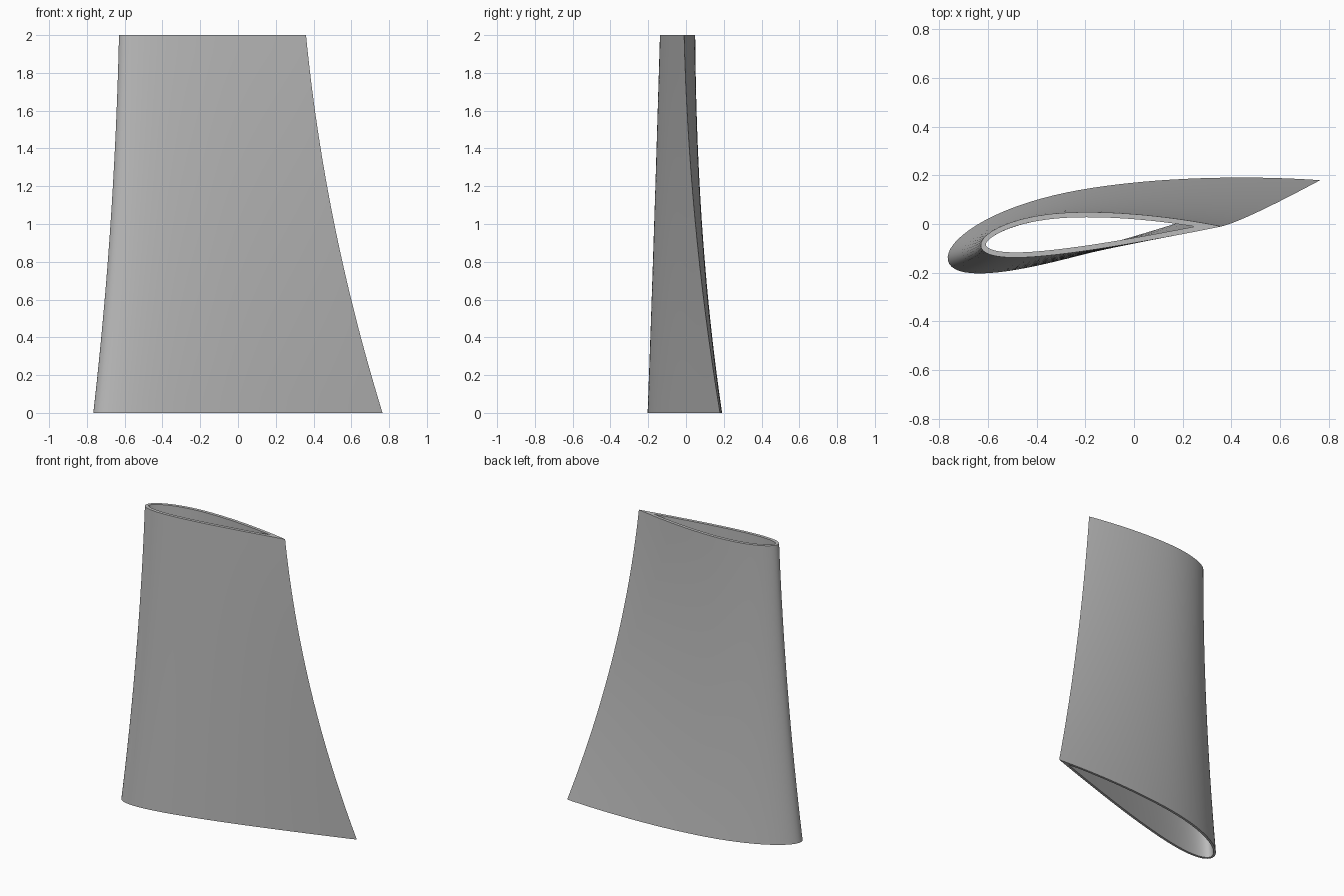
import bpy, bmesh, math

cube = bpy.data.objects.get("Cube")
if cube:
    bpy.data.objects.remove(cube)

HEIGHT = 2.0
THICK, CAMBER, PEAK = 0.17, 0.025, 0.4
SIDE, LEVELS = 40, 24          # points per side of the section, height steps


def half_thickness(x):
    return 5 * THICK * (0.2969 * math.sqrt(x) - 0.126 * x - 0.3516 * x**2
                        + 0.2843 * x**3 - 0.1036 * x**4)


def camber(x):
    span = PEAK if x < PEAK else 1 - PEAK
    return CAMBER * (1 - ((x - PEAK) / span) ** 2)


def inset_point(s, wall):
    """Point of the symmetric half profile at x = s*s, moved inward by wall."""
    e = 1e-4
    dx, dy = 2 * s, (half_thickness((s + e) ** 2) - half_thickness(s * s)) / e
    n = math.hypot(dx, dy)
    return s * s + wall * dy / n, half_thickness(s * s) - wall * dx / n


def section(wall):
    """Closed airfoil loop on a unit chord, from the tail over the top."""
    lo, hi = 0.6, 1.0
    for _ in range(40):                       # find the tail of the inset loop
        mid = (lo + hi) / 2
        if inset_point(mid, wall)[1] > 0:
            lo = mid
        else:
            hi = mid
    end = lo if wall else 1.0
    half = [inset_point(end * math.sin(math.pi / 2 * i / SIDE), wall)
            for i in range(SIDE + 1)]
    half[-1] = (half[-1][0], 0.0)
    top = [(x, camber(x) + y) for x, y in reversed(half)]
    bottom = [(x, camber(x) - y) for x, y in half[1:-1]]
    return top + bottom


def through(a, b, c, u):
    """Quadratic through a, b, c at u = 0, 0.5, 1."""
    return a * (1 - u) * (1 - 2 * u) + b * 4 * u * (1 - u) + c * u * (2 * u - 1)


bm = bmesh.new()


def ring(u, wall):
    # leading and trailing edge positions set the chord and twist
    lx, ly = through(-0.765, -0.675, -0.63, u), through(-0.15, -0.12, -0.09, u)
    tx, ty = through(0.765, 0.51, 0.36, u), through(0.18, 0.05, -0.01, u)
    cx, cy = tx - lx, ty - ly
    return [bm.verts.new((lx + x * cx - y * cy, ly + x * cy + y * cx, HEIGHT * u))
            for x, y in section(wall / math.hypot(cx, cy))]


def bridge(a, b):
    for i in range(len(a)):
        j = (i + 1) % len(a)
        bm.faces.new((a[i], a[j], b[j], b[i]))


# outer skin, inner skin and the two flat rims
steps = [i / LEVELS for i in range(LEVELS + 1)]
outer = [ring(u, 0.0) for u in steps]
inner = [ring(u, 0.016 + 0.005 * u) for u in steps]
for skin in (outer, inner):
    for a, b in zip(skin, skin[1:]):
        bridge(a, b)
bridge(outer[0], inner[0])
bridge(outer[-1], inner[-1])
bmesh.ops.recalc_face_normals(bm, faces=bm.faces)

mesh = bpy.data.meshes.new("hollow_blade")
bm.to_mesh(mesh)
bm.free()
blade = bpy.data.objects.new("hollow_blade", mesh)
bpy.context.collection.objects.link(blade)

# plain grey
grey = bpy.data.materials.new("plain grey")
grey.use_nodes = True
colour = (0.5, 0.5, 0.5, 1.0)
grey.diffuse_color = colour
grey.node_tree.nodes["Principled BSDF"].inputs["Base Color"].default_value = colour
mesh.materials.append(grey)

bpy.ops.object.select_all(action="DESELECT")
blade.select_set(True)
bpy.context.view_layer.objects.active = blade
bpy.ops.object.shade_smooth_by_angle(angle=math.radians(30))
